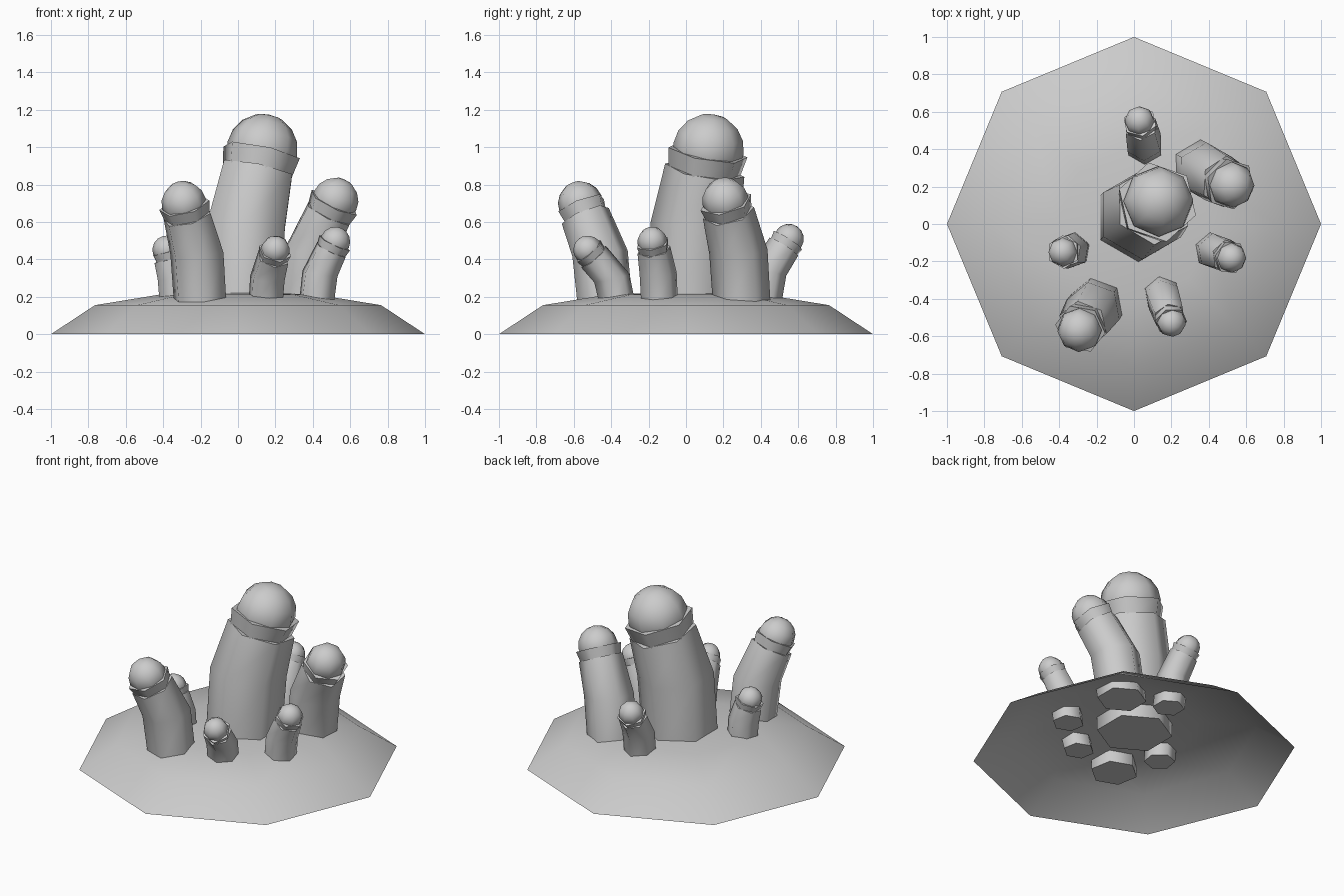
import bpy
import bmesh
import math
from mathutils import Vector, Matrix

cube = bpy.data.objects.get("Cube")
if cube:
    bpy.data.objects.remove(cube, do_unlink=True)

# Single plain material
grey = bpy.data.materials.new("stone_grey")
grey.use_nodes = True
grey.diffuse_color = (0.6, 0.6, 0.6, 1)
grey.node_tree.nodes["Principled BSDF"].inputs["Base Color"].default_value = (0.6, 0.6, 0.6, 1)


def finish(name, bm, angle):
    bmesh.ops.recalc_face_normals(bm, faces=bm.faces)
    mesh = bpy.data.meshes.new(name)
    bm.to_mesh(mesh)
    bm.free()
    mesh.materials.append(grey)
    obj = bpy.data.objects.new(name, mesh)
    bpy.context.collection.objects.link(obj)
    bpy.ops.object.select_all(action='DESELECT')
    obj.select_set(True)
    bpy.context.view_layer.objects.active = obj
    bpy.ops.object.shade_smooth_by_angle(angle=math.radians(angle))
    return obj


def add_ring(bm, center, axis, radius, sides, turn=0):
    """Polygon ring of vertices perpendicular to the axis."""
    tilt = Vector((0, 0, 1)).rotation_difference(axis)
    verts = []
    for i in range(sides):
        a = math.radians(turn) + math.tau * i / sides
        offset = Vector((math.cos(a), math.sin(a), 0)) * radius
        verts.append(bm.verts.new(center + tilt @ offset))
    return verts


def bridge(bm, lower, upper):
    n = len(lower)
    for i in range(n):
        j = (i + 1) % n
        bm.faces.new((lower[i], lower[j], upper[j], upper[i]))


UP = Vector((0, 0, 1))

# Mound: open eight-sided shallow dome
bm = bmesh.new()
rings = [add_ring(bm, UP * z, UP, r, 8) for r, z in ((1, 0), (0.765, 0.155), (0.41, 0.213))]
for low, high in zip(rings, rings[1:]):
    bridge(bm, low, high)
apex = bm.verts.new((0, 0, 0.225))
for i in range(8):
    bm.faces.new((rings[-1][i], rings[-1][(i + 1) % 8], apex))
finish("mound", bm, 60)


def stalk(name, base, ball, r, turn):
    """Bent six-sided stem with a flared collar and a ball in its mouth."""
    base, ball = Vector((*base, 0.13)), Vector(ball)
    bend = base.lerp(ball, 0.22)
    bend.z = base.z + (ball.z - base.z) * 0.53
    axis = (ball - bend).normalized()
    mid_axis = (axis + UP * 2).normalized()

    # Stem
    bm = bmesh.new()
    top = ball - axis * r * 0.62
    rings = [add_ring(bm, base, UP, r * 1.24, 6, turn),
             add_ring(bm, bend, mid_axis, r * 1.26, 6, turn),
             add_ring(bm, top, axis, r * 1.13, 6, turn)]
    for low, high in zip(rings, rings[1:]):
        bridge(bm, low, high)
    bm.faces.new(rings[0])
    bm.faces.new(rings[-1])
    finish(name + "_stem", bm, 65)

    # Collar
    bm = bmesh.new()
    low = add_ring(bm, ball - axis * r * 0.75, axis, r * 1.02, 6, turn + 12)
    high = add_ring(bm, ball - axis * r * 0.1, axis, r * 1.15, 6, turn + 12)
    bridge(bm, low, high)
    bm.faces.new(high)
    finish(name + "_collar", bm, 65)

    # Ball
    bm = bmesh.new()
    tilt = UP.rotation_difference(axis).to_matrix().to_4x4()
    bmesh.ops.create_uvsphere(bm, u_segments=8, v_segments=8, radius=r,
                              matrix=Matrix.Translation(ball) @ tilt)
    finish(name + "_ball", bm, 60)


stalk("main", (0.02, 0.03), (0.13, 0.12, 0.99), 0.19, 30)
stalk("front_right", (-0.20, -0.43), (-0.29, -0.565, 0.70), 0.12, 40)
stalk("back_left", (0.35, 0.30), (0.52, 0.21, 0.715), 0.124, 30)
stalk("small_front", (0.145, -0.36), (0.20, -0.525, 0.45), 0.078, 40)
stalk("small_left", (0.415, -0.14), (0.52, -0.18, 0.495), 0.08, 40)
stalk("small_right", (-0.325, -0.14), (-0.38, -0.15, 0.45), 0.078, 20)
stalk("small_back", (0.06, 0.405), (0.03, 0.55, 0.51), 0.08, 30)
